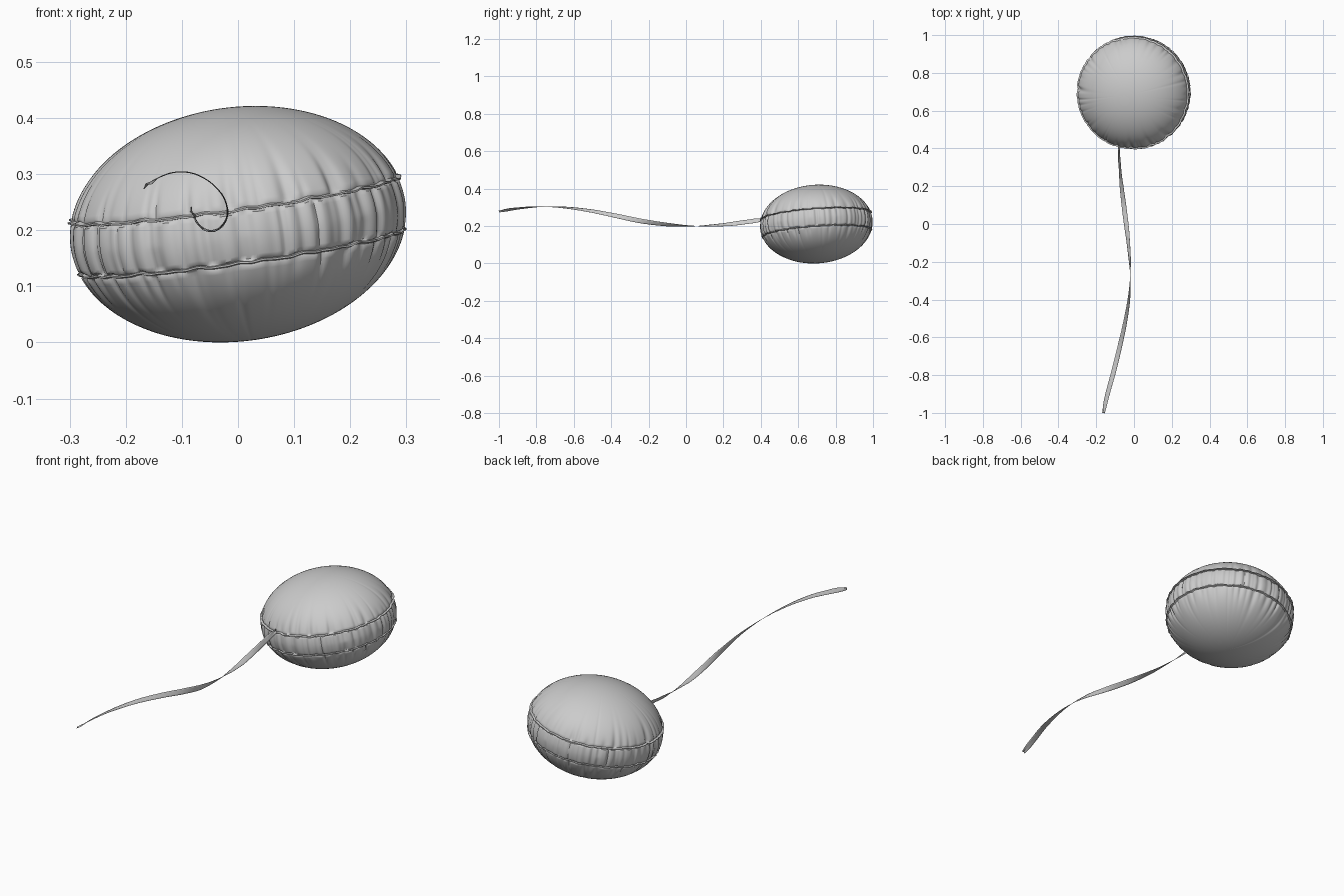
import bpy, bmesh, math, random
from mathutils import Vector, Matrix

if "Cube" in bpy.data.objects:
    bpy.data.objects.remove(bpy.data.objects["Cube"])

random.seed(7)
A, B = 0.302, 0.208            # balloon radius and half height
SEAM_TOP, SEAM_LOW = 0.045, -0.05
SEGS = 400


def make_object(name, rows, closed):
    """Skin a grid of points; closed rows wrap around."""
    bm = bmesh.new()
    grid = [[bm.verts.new(p) for p in row] for row in rows]
    for r0, r1 in zip(grid, grid[1:]):
        n = len(r0)
        for i in range(n if closed else n - 1):
            j = (i + 1) % n
            bm.faces.new((r0[i], r0[j], r1[j], r1[i]))
    if closed:
        bm.faces.new(grid[0][::-1])
        bm.faces.new(grid[-1])
    bmesh.ops.recalc_face_normals(bm, faces=bm.faces)
    mesh = bpy.data.meshes.new(name)
    bm.to_mesh(mesh)
    bm.free()
    ob = bpy.data.objects.new(name, mesh)
    bpy.context.collection.objects.link(ob)
    bpy.context.view_layer.objects.active = ob
    ob.select_set(True)
    bpy.ops.object.shade_smooth_by_angle(angle=math.radians(50))
    ob.select_set(False)
    return ob


def make_creases(count, depth):
    """Random creases: angle, depth, width, length."""
    return [((k + random.uniform(-0.4, 0.4)) * 2 * math.pi / count,
             depth * random.uniform(0.3, 1.2),
             random.uniform(0.018, 0.045),
             random.uniform(0.025, 0.075) * (1.7 if random.random() < 0.15 else 1))
            for k in range(count)]


top_creases = make_creases(46, 0.008)
band_creases = make_creases(64, 0.008)
low_creases = make_creases(52, 0.008)


def crease_sum(creases, ang, dist):
    """Total crease depth, fading with distance from the seam."""
    s = 0.0
    for a, d, w, ln in creases:
        da = (ang - a + math.pi) % (2 * math.pi) - math.pi
        if abs(da) < 3 * w:
            s += d * math.exp(-(da / w) ** 2) * math.exp(-(dist / ln) ** 2)
    return s


def wobble(ang, ph):
    return (math.sin(17 * ang + ph) + math.sin(29 * ang + 2 * ph)
            + 0.7 * math.sin(47 * ang + 3 * ph)) / 2.7


def ellipse_r(z):
    return A * math.sqrt(max(0.0, 1 - (z / B) ** 2))


# Profile stations: (kind, height, radial offset)
stations = []
t_top, t_low = math.asin(SEAM_TOP / B), math.asin(SEAM_LOW / B)
N = 36
for i in range(N):
    t = -math.pi / 2 + 0.02 + (t_low + math.pi / 2 - 0.02) * i / N
    stations.append(("low", B * math.sin(t), 0))
stations += [("seam_low", SEAM_LOW - 0.003, -0.003),
             ("seam_low", SEAM_LOW - 0.001, 0.004),
             ("seam_low", SEAM_LOW + 0.002, 0.003),
             ("seam_low", SEAM_LOW + 0.003, -0.005)]
for i in range(1, 15):
    stations.append(("band", SEAM_LOW + (SEAM_TOP - SEAM_LOW) * i / 15, 0))
stations += [("seam_top", SEAM_TOP - 0.003, -0.007),
             ("seam_top", SEAM_TOP - 0.002, 0.005),
             ("seam_top", SEAM_TOP + 0.001, 0.006),
             ("seam_top", SEAM_TOP + 0.003, -0.003)]
for i in range(1, N + 1):
    t = t_top + (math.pi / 2 - 0.02 - t_top) * i / N
    stations.append(("top", B * math.sin(t), 0))

# Balloon body, tilted into place
tilt = Vector((0, 0, 1)).rotation_difference(Vector((-0.14, -0.07, 1))).to_matrix()
centre = Vector((0, 0.697, 0.212))
rows = []
for kind, z, off in stations:
    row = []
    for k in range(SEGS):
        a = 2 * math.pi * k / SEGS
        r, zz = ellipse_r(z) + off, z
        d_top, d_low = abs(z - SEAM_TOP), abs(z - SEAM_LOW)
        if kind == "top":
            r -= crease_sum(top_creases, a, d_top)
        elif kind == "low":
            r -= crease_sum(low_creases, a, d_low)
        elif kind == "band":
            r -= crease_sum(band_creases, a, 0.4 * min(d_top, d_low))
        else:
            r -= 0.5 * crease_sum(top_creases if kind == "seam_top" else low_creases, a, 0)
        # ragged seams
        zz += 0.0025 * wobble(a, 1.0) * math.exp(-(d_top / 0.02) ** 2)
        zz += 0.0025 * wobble(a, 2.3) * math.exp(-(d_low / 0.02) ** 2)
        row.append(centre + tilt @ Vector((r * math.cos(a), r * math.sin(a), zz)))
    rows.append(row)
low = min(p.z for row in rows for p in row)
rows = [[p - Vector((0, 0, low)) for p in row] for row in rows]
make_object("balloon", rows, True)

# Ribbon path, curling around the y axis
path = [Vector(p) for p in (
    (-0.082, 0.41, 0.234), (-0.077, 0.33, 0.223), (-0.067, 0.21, 0.208),
    (-0.050, 0.07, 0.200), (-0.032, -0.08, 0.206), (-0.020, -0.24, 0.227),
    (-0.025, -0.38, 0.256), (-0.047, -0.52, 0.283), (-0.078, -0.66, 0.300),
    (-0.110, -0.79, 0.303), (-0.140, -0.90, 0.294), (-0.163, -1.0, 0.280))]


def spline(u):
    """Catmull-Rom point on the ribbon path."""
    i = min(int(u), len(path) - 2)
    f = u - i
    p1, p2 = path[i], path[i + 1]
    p0 = path[i - 1] if i else 2 * p1 - p2
    p3 = path[i + 2] if i + 2 < len(path) else 2 * p2 - p1
    return 0.5 * (2 * p1 + (p2 - p0) * f + (2 * p0 - 5 * p1 + 4 * p2 - p3) * f * f
                  + (3 * p1 - p0 - 3 * p2 + p3) * f ** 3)


STEPS, HALF = 160, 0.0125
end = len(path) - 1
ribbon = []
for s in range(STEPS + 1):
    u = end * s / STEPS
    t = (spline(min(u + 0.05, end)) - spline(max(u - 0.05, 0))).normalized()
    w = Vector((t.x, 0, t.z)).normalized()
    w = (w - t * w.dot(t)).normalized()
    n = t.cross(w)
    edge = min(u, end - u)                      # slight fold at both ends
    fold = 0.006 * math.exp(-(edge / 0.35) ** 2)
    half = HALF * (1 - 0.35 * math.exp(-(edge / 0.3) ** 2))
    p = spline(u)
    ribbon.append([p + w * (half * v) + n * (fold * (abs(v) - 0.5))
                   for v in (-1, -0.5, 0, 0.5, 1)])
ob = make_object("ribbon", ribbon, False)
mod = ob.modifiers.new("thickness", "SOLIDIFY")
mod.thickness = 0.001
mod.offset = 0
